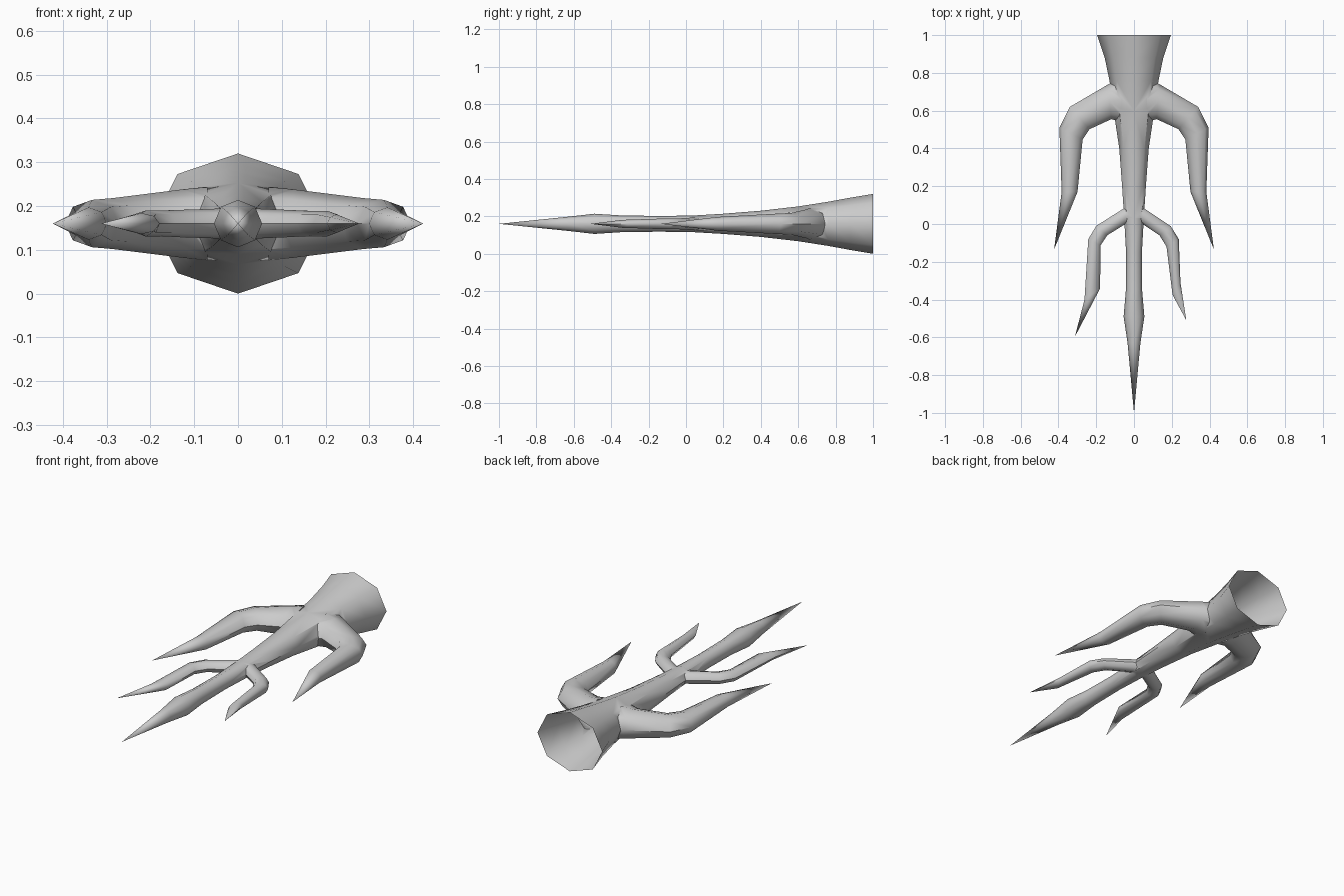
import bpy, bmesh, math
from mathutils import Vector

if "Cube" in bpy.data.objects:
    bpy.data.objects.remove(bpy.data.objects["Cube"])

ZC, SIDES = 0.16, 8


def loft(name, sections, tip):
    """Closed tapering tube: each section is (edge point, opposite edge point, half height)."""
    bm = bmesh.new()
    rings = []
    for a, b, h in sections:
        a, b = Vector((*a, ZC)), Vector((*b, ZC))
        mid, half = (a + b) / 2, (b - a) / 2
        ring = []
        for i in range(SIDES):
            t = 2 * math.pi * i / SIDES
            ring.append(bm.verts.new(mid + half * math.cos(t) + Vector((0, 0, h * math.sin(t)))))
        rings.append(ring)
    for r, s in zip(rings, rings[1:]):
        for i in range(SIDES):
            j = (i + 1) % SIDES
            bm.faces.new((r[i], r[j], s[j], s[i]))
    end = bm.verts.new((*tip, ZC))
    for i in range(SIDES):
        bm.faces.new((rings[-1][i], rings[-1][(i + 1) % SIDES], end))
    bm.faces.new(rings[0])
    bmesh.ops.recalc_face_normals(bm, faces=bm.faces)
    me = bpy.data.meshes.new(name)
    bm.to_mesh(me)
    bm.free()
    ob = bpy.data.objects.new(name, me)
    bpy.context.collection.objects.link(ob)
    return ob


# main root: y, half width, half height
profile = [(1.0, .195, .16), (.88, .155, .14), (.76, .13, .118), (.6, .108, .093),
           (.4, .078, .07), (.2, .063, .054), (.03, .052, .044), (-.15, .042, .042),
           (-.35, .043, .045), (-.49, .055, .054), (-.63, .034, .038)]
root = loft("root", [((-w, y), (w, y), h) for y, w, h in profile], (0, -1))

# side roots: outer edge, inner edge, half height
parts = []
for s, name in ((1, "right"), (-1, "left")):
    upper = [((.07, .78), (.07, .54), .084), ((.135, .74), (.12, .555), .078),
             ((.34, .62), (.235, .502), .058), ((.395, .51), (.272, .447), .054),
             ((.383, .17), (.299, .17), .037)]
    upper = [((s * a[0], a[1]), (s * b[0], b[1]), h) for a, b, h in upper]
    parts.append(loft(name + "_upper_branch", upper, (s * .423, -.135)))

lower_right = [((.015, .11), (.015, .0), .036), ((.05, .085), (.045, .0), .034),
               ((.195, -.012), (.135, -.06), .029), ((.237, -.08), (.172, -.12), .029),
               ((.246, -.31), (.204, -.375), .021)]
parts.append(loft("right_lower_branch", lower_right, (.277, -.51)))

lower_left = [((-.015, .11), (-.015, .0), .036), ((-.05, .085), (-.045, .0), .034),
              ((-.2, -.01), (-.142, -.06), .03), ((-.242, -.08), (-.178, -.115), .03),
              ((-.262, -.4), (-.179, -.34), .024)]
parts.append(loft("left_lower_branch", lower_left, (-.313, -.597)))

# weld the branches onto the root
bpy.context.view_layer.objects.active = root
root.select_set(True)
for p in parts:
    m = root.modifiers.new("join", 'BOOLEAN')
    m.operation, m.solver, m.object = 'UNION', 'EXACT', p
    bpy.ops.object.modifier_apply(modifier=m.name)
    bpy.data.objects.remove(p)

# open the wide end
bm = bmesh.new()
bm.from_mesh(root.data)
cap = [f for f in bm.faces if all(v.co.y > .999 for v in f.verts)]
bmesh.ops.delete(bm, geom=cap, context='FACES')
bm.to_mesh(root.data)
bm.free()
bpy.ops.object.shade_smooth_by_angle(angle=math.radians(50))
